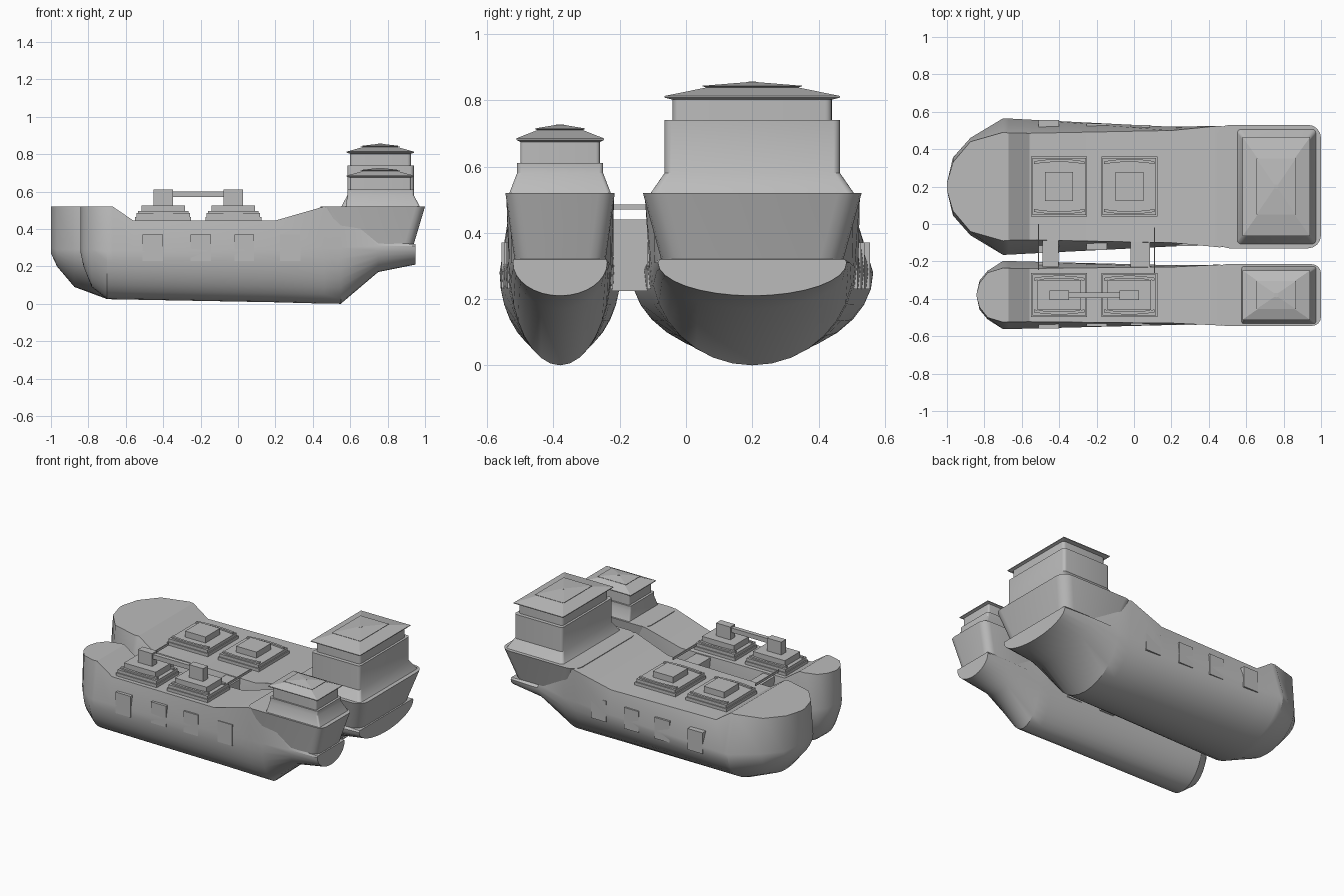
import bpy, bmesh, math

if "Cube" in bpy.data.objects:
    bpy.data.objects.remove(bpy.data.objects["Cube"])

grey = bpy.data.materials.new("plain_grey")
grey.use_nodes = True
COLOUR = (0.5, 0.5, 0.5, 1)
grey.diffuse_color = COLOUR
grey.node_tree.nodes["Principled BSDF"].inputs["Base Color"].default_value = COLOUR


def loft(name, rings, smooth=30):
    """Skin closed rings of equal length and cap both ends."""
    bm = bmesh.new()
    loops = [[bm.verts.new(p) for p in ring] for ring in rings]
    n = len(loops[0])
    for a, b in zip(loops, loops[1:]):
        for i in range(n):
            j = (i + 1) % n
            bm.faces.new((a[i], a[j], b[j], b[i]))
    bm.faces.new(loops[0])
    bm.faces.new(loops[-1])
    bmesh.ops.recalc_face_normals(bm, faces=bm.faces)
    mesh = bpy.data.meshes.new(name)
    bm.to_mesh(mesh)
    bm.free()
    obj = bpy.data.objects.new(name, mesh)
    bpy.context.collection.objects.link(obj)
    mesh.materials.append(grey)
    if smooth:
        bpy.ops.object.select_all(action='DESELECT')
        obj.select_set(True)
        bpy.context.view_layer.objects.active = obj
        bpy.ops.object.shade_smooth_by_angle(angle=math.radians(smooth))
    return obj


def rect(x0, x1, y0, y1, z, r=0.0):
    """Rectangle ring, with rounded corners when r is set."""
    if not r:
        return [(x0, y0, z), (x1, y0, z), (x1, y1, z), (x0, y1, z)]
    pts = []
    corners = ((x1 - r, y1 - r), (x0 + r, y1 - r), (x0 + r, y0 + r), (x1 - r, y0 + r))
    for k, (cx, cy) in enumerate(corners):
        for s in range(5):
            a = math.radians(90 * k + 22.5 * s)
            pts.append((cx + r * math.cos(a), cy + r * math.sin(a), z))
    return pts


def box(name, x0, x1, y0, y1, z0, z1):
    return loft(name, [rect(x0, x1, y0, y1, z0), rect(x0, x1, y0, y1, z1)], 0)


# Hull stations: x, keel z, widest z, widest half-width, deck z, deck half-width
STATIONS = [
    (-1, .27, .30, .02, .52, .02), (-.968, .20, .29, .155, .52, .13),
    (-.875, .09, .29, .26, .52, .24), (-.7, .025, .28, .365, .52, .29),
    (-.67, .024, .28, .364, .52, .287), (-.56, .022, .28, .358, .445, .285),
    (.2, .008, .29, .32, .445, .30), (.46, .001, .30, .31, .52, .325),
    (.55, 0, .30, .305, .50, .30), (.75, .17, .31, .295, .325, .27),
    (.95, .21, .31, .285, .32, .28)]


def hull_section(station, cy, width, bow):
    x, zb, zw, w, zt, wt = station
    if x < -.7:
        x = -.7 + (x + .7) * bow
    half = []
    for i in range(1, 9):
        t = math.pi / 2 * i / 8
        half.append((w * math.sin(t), zb + (zw - zb) * (1 - math.cos(t))))
    half.append((wt, zt))
    right = [(x, cy + y * width, z) for y, z in half]
    left = [(x, cy - y * width, z) for y, z in reversed(half)]
    return [(x, cy, zb)] + right + left


def tower(side, cy, tiers, r):
    rings = [rect(x0, x1, cy - h, cy + h, z, r) for x0, x1, h, z in tiers]
    loft(side + "_tower", rings)


def roof(side, cy, h, top_h, z, rise):
    """Two stacked hipped roofs with thin eaves and a small vent."""
    tiers = [(.60, .925, h * .91, z - .006), (.58, .942, h, z), (.58, .942, h, z + .005),
             (.67, .85, top_h * .92, z + rise * .65), (.655, .865, top_h, z + rise * .72),
             (.655, .865, top_h, z + rise * .76), (.75, .77, .01, z + rise)]
    loft(side + "_roof", [rect(a, b, cy - k, cy + k, c) for a, b, k, c in tiers], 0)
    vent = [[(.76 + .012 * math.cos(i * math.pi / 6), cy + .012 * math.sin(i * math.pi / 6), zz)
             for i in range(12)] for zz in (z + rise - .01, z + rise + .001)]
    loft(side + "_roof_vent", vent)


def bowed_wall(name, cx, cy, hx, y, sign, z0, z1):
    """Hatch end wall whose outer face bulges slightly outwards."""
    xs = [cx + hx * (i / 4 - 1) for i in range(9)]
    outer = [(x, cy + sign * (y + .012 * (1 - ((x - cx) / hx) ** 2))) for x in xs]
    inner = [(x, yy - sign * .015) for x, yy in reversed(outer)]
    loft(name, [[(x, yy, z) for x, yy in outer + inner] for z in (z0, z1)])


def hatch(name, cx, cy, hy):
    base = [(.15, hy, .43), (.15, hy, .465), (.143, hy - .007, .465), (.143, hy - .007, .485)]
    loft(name + "_base", [rect(cx - a, cx + a, cy - b, cy + b, z) for a, b, z in base], 0)
    for sign in (-1, 1):
        bowed_wall(name + "_end_wall", cx, cy, .135, hy - .025, sign, .48, .495)
    box(name + "_cover", cx - .075, cx + .075, cy - hy * .48, cy + hy * .48, .48, .525)


HATCH_X = (-.40, -.025)
PORT_X = ((-.51, -.40, .355), (-.255, -.145, .338), (-.02, .085, .328), (.225, .335, .318))

for side, cy, width, bow in (("large", .2, 1, 1), ("small", -.38, .5, .47)):
    loft(side + "_hull", [hull_section(s, cy, width, bow) for s in STATIONS])
    # Overhanging stern block
    top, low = .33 * width, .275 * width
    r = .07 * math.sqrt(width)
    loft(side + "_stern_block", [rect(.5, .94, cy - low, cy + low, .32, r),
                                 rect(.44, 1, cy - top, cy + top, .52, r)])
    # Side blocks that follow the narrowing hull
    for x0, x1, h in PORT_X:
        for sign in (-1, 1):
            y0, y1 = sorted((cy + sign * h * width, cy + sign * h * width * .8))
            box(side + "_side_block", x0, x1, y0, y1, .23, .37)
    for i, x in enumerate(HATCH_X):
        hatch(f"{side}_hatch_{i + 1}", x, cy, .16 if side == "large" else .117)

# Stern towers
tower("large", .2, [(.55, .975, .31, .515), (.585, .94, .265, .58), (.585, .94, .265, .74),
                    (.60, .925, .24, .74), (.60, .925, .24, .805)], .02)
roof("large", .2, .265, .15, .808, .047)
tower("small", -.38, [(.575, .975, .155, .515), (.585, .94, .13, .58), (.585, .94, .13, .61),
                      (.60, .925, .12, .61), (.60, .925, .12, .68)], .012)
roof("small", -.38, .132, .075, .68, .046)

# Crane gantry on the small hull
for x in (-.40, -.025):
    box("gantry_plinth", x - .117, x + .117, -.46, -.30, .48, .525)
    box("gantry_post", x - .052, x + .052, -.405, -.355, .52, .61)
box("gantry_beam", -.36, -.06, -.395, -.367, .57, .60)

# Bridges and thin rails between the hulls
for x0, x1 in ((-.49, -.405), (-.02, .085)):
    box("bridge", x0, x1, -.23, -.08, .225, .44)
for x, y in ((-.51, 0), (.11, -.02)):
    box("bridge_rail", x - .003, x + .003, y - .245, y, .47, .485)
